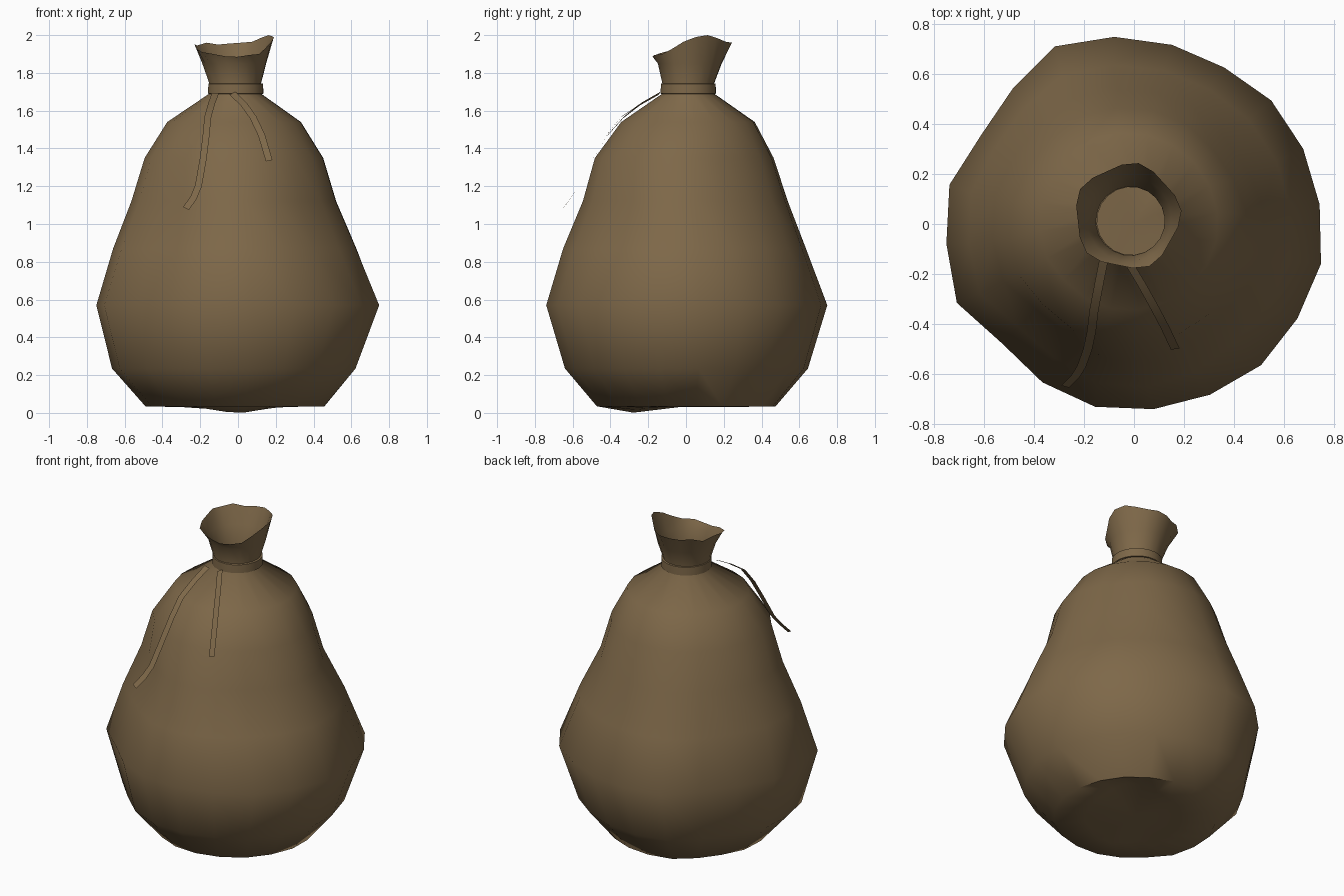
import bpy, bmesh, math
from math import sin, cos, radians
from mathutils import Vector

if "Cube" in bpy.data.objects:
    bpy.data.objects.remove(bpy.data.objects["Cube"])

mat = bpy.data.materials.new("brown burlap")
mat.diffuse_color = (0.208, 0.138, 0.066, 1)
mat.use_nodes = True
mat.node_tree.nodes["Principled BSDF"].inputs["Base Color"].default_value = mat.diffuse_color
N = 20
ANG = [radians(96 - 18 * i) for i in range(N)]
# uneven outline of the widest ring, clockwise from the back
WIDE = [.750, .730, .720, .736, .738, .744, .762, .753, .758, .745,
        .742, .745, .730, .710, .773, .752, .752, .705, .724, .775]
# height of the wavy rim, same order
RIM = [1.955, 1.96, 1.965, 1.985, 2.0, 1.99, 1.965, 1.93, 1.90, 1.895,
       1.885, 1.888, 1.90, 1.91, 1.925, 1.94, 1.952, 1.945, 1.96, 1.95]


def finish(name, bm, angle=60):
    bmesh.ops.recalc_face_normals(bm, faces=bm.faces)
    me = bpy.data.meshes.new(name)
    bm.to_mesh(me)
    bm.free()
    me.materials.append(mat)
    ob = bpy.data.objects.new(name, me)
    bpy.context.collection.objects.link(ob)
    bpy.ops.object.select_all(action='DESELECT')
    ob.select_set(True)
    bpy.context.view_layer.objects.active = ob
    bpy.ops.object.shade_smooth_by_angle(angle=radians(angle))
    return ob


def bridge(bm, a, b, closed=True):
    n = len(a)
    for i in range(n if closed else n - 1):
        j = (i + 1) % n
        bm.faces.new((a[i], a[j], b[j], b[i]))


def near(a, at, width):
    d = math.atan2(sin(a - radians(at)), cos(a - radians(at)))
    return math.exp(-(d / width) ** 2)


def dent(a, z, at, height, depth):
    return depth * near(a, at, 0.32) * math.exp(-((z - height) / 0.22) ** 2)


# Sack: z, radius, centre x, centre y, share of uneven outline
RINGS = [(0.03, .28, 0, 0, .5), (0.035, .475, -.015, 0, .5), (0.235, .645, -.02, 0, .7),
         (0.57, .745, 0, 0, 1), (0.87, .645, -.015, -.01, .6), (1.12, .545, -.02, -.005, .4),
         (1.35, .475, -.02, -.01, .3), (1.54, .355, -.02, .01, .3), (1.69, .138, -.015, .012, 0),
         (1.745, .138, -.015, .012, 0), (1.85, .17, -.02, .02, 0)]
bm = bmesh.new()
rows = []
for z, r, cx, cy, k in RINGS:
    row = []
    for a, w in zip(ANG, WIDE):
        rr = r * (1 + k * (w / .743 - 1))
        rr -= dent(a, z, 233, 1.02, .06) + dent(a, z, 315, 1.0, .045) + dent(a, z, 35, 1.2, .035)
        zz = z
        if z < .032:  # underside sags at the front and tucks in at the back right
            zz += .07 * near(a, 45, .6) - .03 * near(a, 270, .5)
        row.append(bm.verts.new((cx + rr * cos(a), cy + rr * sin(a), zz)))
    rows.append(row)
# wavy open rim
row = []
for a, z in zip(ANG, RIM):
    r = .208 + .01 * sin(5 * a + 1)
    row.append(bm.verts.new((-.027 + r * cos(a), .03 + r * sin(a), z)))
rows.append(row)
for p, q in zip(rows, rows[1:]):
    bridge(bm, p, q)
base = bm.verts.new((0, 0, .035))
for i in range(N):
    bm.faces.new((rows[0][i], base, rows[0][(i + 1) % N]))
finish("sack", bm)

# Tie band around the neck
bm = bmesh.new()
loops = [[bm.verts.new((-.012 + r * cos(a), .012 + r * sin(a), z)) for a in ANG]
         for r, z in ((.136, 1.688), (.147, 1.69), (.146, 1.742), (.136, 1.745))]
for p, q in zip(loops, loops[1:]):
    bridge(bm, p, q)
finish("tie_band", bm, 40)


# Loose cord ends: flat strips following a path down the front
def cord(name, pts, width=.036):
    bm = bmesh.new()
    pts = [Vector(p) for p in pts]
    left, right = [], []
    for i, p in enumerate(pts):
        t = pts[min(i + 1, len(pts) - 1)] - pts[max(i - 1, 0)]
        side = t.cross(Vector((0, -1, .6))).normalized() * width / 2
        left.append(bm.verts.new(p + side))
        right.append(bm.verts.new(p - side))
    bridge(bm, left, right, False)
    finish(name, bm)


cord("long_cord_end", [(-.12, -.14, 1.692), (-.14, -.24, 1.637), (-.16, -.345, 1.565),
                       (-.17, -.43, 1.46), (-.185, -.5, 1.34), (-.21, -.57, 1.2),
                       (-.235, -.61, 1.14), (-.275, -.65, 1.082)])
cord("short_cord_end", [(-.03, -.14, 1.692), (.03, -.24, 1.635), (.08, -.33, 1.565),
                        (.125, -.415, 1.47), (.165, -.5, 1.335)])
